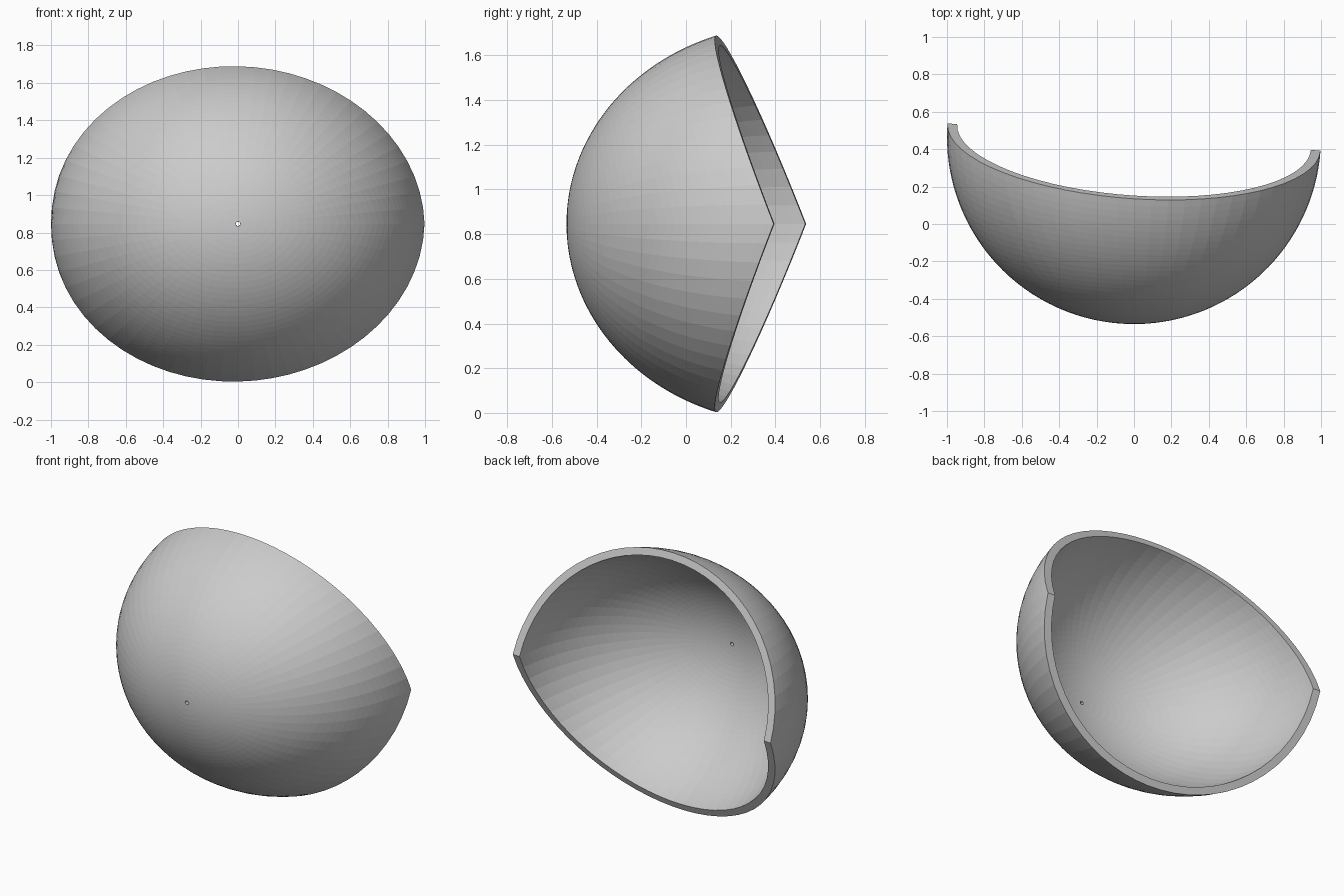
import bpy, bmesh
from math import sin, cos, pi, atan2

if "Cube" in bpy.data.objects:
    bpy.data.objects.remove(bpy.data.objects["Cube"])

SEGS, RINGS = 64, 32
CY, CZ = 0.465, 0.846          # centre of the dome
R_OUT, R_IN = 1.0, 0.948
SQUASH = 0.893                 # vertical squash
TILT, SLOPE = 0.073, 0.35      # skew and wedge of the two cutting planes
HOLE = 0.013                   # tiny opening at the front pole


def rim_angle(phi):
    return atan2(1.0, TILT * cos(phi) + SLOPE * abs(sin(phi)))


def point(r, theta, phi):
    return (r * sin(theta) * cos(phi),
            CY - r * cos(theta),
            CZ + SQUASH * r * sin(theta) * sin(phi))


bm = bmesh.new()


def loop(r, t):
    """One ring of the dome, t = 0 at the hole and 1 at the rim."""
    ring = []
    for i in range(SEGS):
        phi = 2 * pi * i / SEGS
        theta = HOLE + (rim_angle(phi) - HOLE) * t
        ring.append(bm.verts.new(point(r, theta, phi)))
    return ring


# Outer skin from hole to rim, then inner skin back to the hole
loops = [loop(R_OUT, j / RINGS) for j in range(RINGS + 1)]
loops += [loop(R_IN, j / RINGS) for j in range(RINGS, -1, -1)]
for a, b in zip(loops, loops[1:] + loops[:1]):
    for i in range(SEGS):
        n = (i + 1) % SEGS
        bm.faces.new((a[i], a[n], b[n], b[i]))
bmesh.ops.recalc_face_normals(bm, faces=bm.faces)

mesh = bpy.data.meshes.new("half_shell")
bm.to_mesh(mesh)
bm.free()
shell = bpy.data.objects.new("half_shell", mesh)
bpy.context.collection.objects.link(shell)
